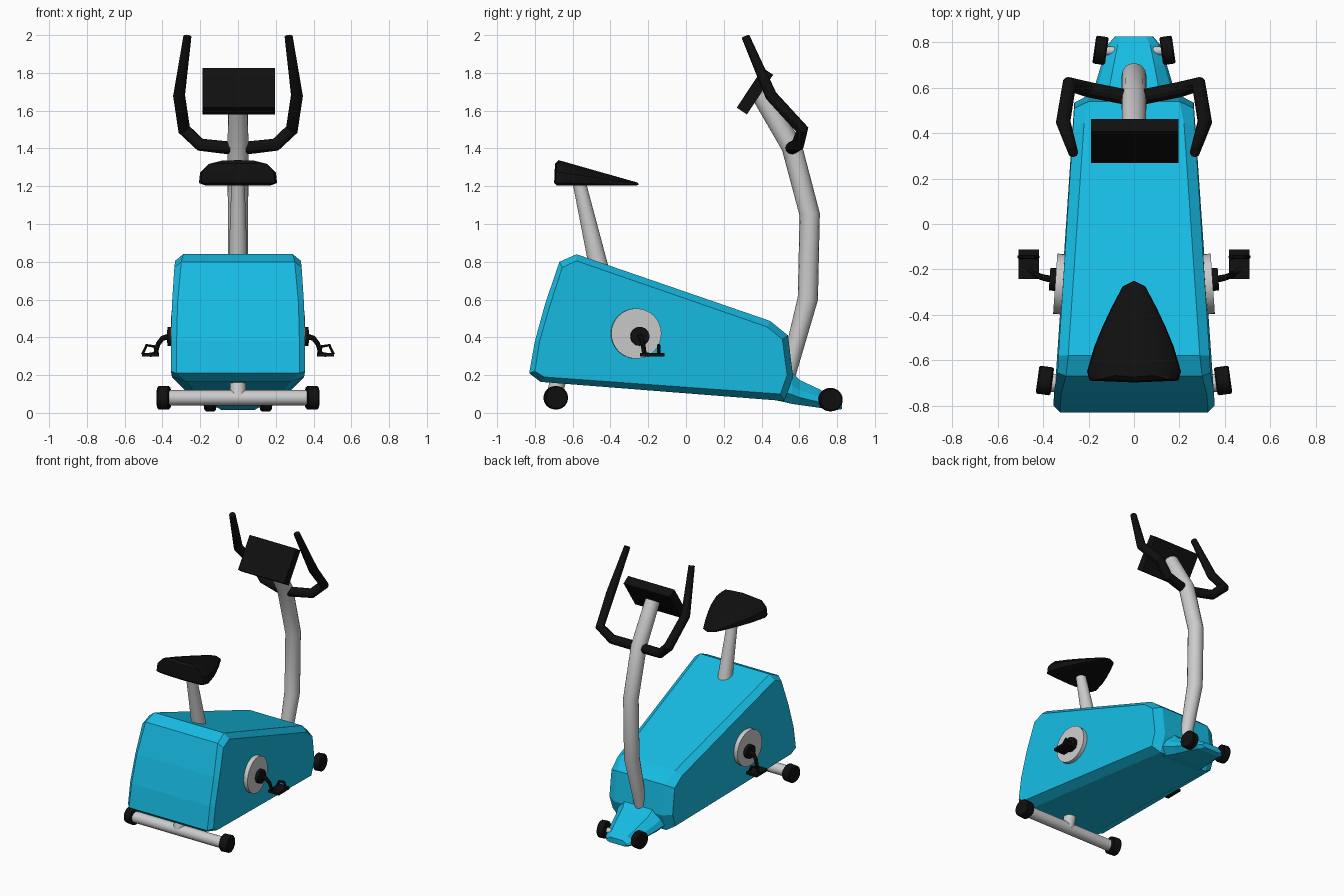
import bpy, bmesh, math
from mathutils import Vector, Matrix

if "Cube" in bpy.data.objects:
    bpy.data.objects.remove(bpy.data.objects["Cube"])


def material(name, rgb):
    m = bpy.data.materials.new(name)
    m.diffuse_color = (*rgb, 1)
    m.use_nodes = True
    m.node_tree.nodes["Principled BSDF"].inputs["Base Color"].default_value = m.diffuse_color
    return m


BLUE = material("blue_shell", (0.008, 0.50, 0.77))
BLACK = material("black_rubber", (0.005, 0.005, 0.005))


def finish(ob, mat=None, smooth=None):
    if mat:
        ob.data.materials.clear()
        ob.data.materials.append(mat)
    if smooth:
        bpy.ops.object.select_all(action='DESELECT')
        ob.select_set(True)
        bpy.context.view_layer.objects.active = ob
        bpy.ops.object.shade_smooth_by_angle(angle=math.radians(smooth))
    return ob


def from_bmesh(name, bm, mat=None, smooth=None):
    bmesh.ops.recalc_face_normals(bm, faces=bm.faces)
    me = bpy.data.meshes.new(name)
    bm.to_mesh(me)
    bm.free()
    ob = bpy.data.objects.new(name, me)
    bpy.context.collection.objects.link(ob)
    return finish(ob, mat, smooth)


def loft(name, rings, mat=None, smooth=None):
    """Skin equal-length closed rings and cap both ends."""
    bm = bmesh.new()
    vs = [[bm.verts.new(p) for p in r] for r in rings]
    n = len(vs[0])
    for a, b in zip(vs, vs[1:]):
        for i in range(n):
            j = (i + 1) % n
            bm.faces.new((a[i], a[j], b[j], b[i]))
    bm.faces.new(vs[0])
    bm.faces.new(vs[-1])
    return from_bmesh(name, bm, mat, smooth)


def rod(name, p1, p2, r1, r2=None, mat=None, seg=24, bevel=0):
    """Cylinder or cone between two points."""
    p1, p2 = Vector(p1), Vector(p2)
    d = p2 - p1
    bm = bmesh.new()
    mtx = Matrix.Translation((p1 + p2) / 2) @ d.to_track_quat('Z', 'Y').to_matrix().to_4x4()
    bmesh.ops.create_cone(bm, cap_ends=True, segments=seg, radius1=r1,
                          radius2=r1 if r2 is None else r2, depth=d.length, matrix=mtx)
    if bevel:
        rims = [e for e in bm.edges if any(len(f.verts) > 4 for f in e.link_faces)]
        bmesh.ops.bevel(bm, geom=rims, offset=bevel, segments=1, affect='EDGES')
    return from_bmesh(name, bm, mat, 35)


def tube(name, pts, mat=None, res=4):
    """Bent tube through (x, y, z, radius) points."""
    cu = bpy.data.curves.new(name, 'CURVE')
    cu.dimensions = '3D'
    cu.bevel_depth = 1
    cu.bevel_resolution = res
    cu.use_fill_caps = True
    sp = cu.splines.new('POLY')
    sp.points.add(len(pts) - 1)
    for q, (x, y, z, r) in zip(sp.points, pts):
        q.co = (x, y, z, 1)
        q.radius = r
    ob = bpy.data.objects.new(name, cu)
    bpy.context.collection.objects.link(ob)
    bpy.ops.object.select_all(action='DESELECT')
    ob.select_set(True)
    bpy.context.view_layer.objects.active = ob
    bpy.ops.object.convert(target='MESH')
    return finish(bpy.context.view_layer.objects.active, mat, 25)


def box(name, centre, size, rot_x=0, mat=None):
    bm = bmesh.new()
    bmesh.ops.create_cube(bm, size=1, matrix=Matrix.Translation(centre)
                          @ Matrix.Rotation(rot_x, 4, 'X') @ Matrix.Diagonal((*size, 1)))
    return from_bmesh(name, bm, mat)


# Main housing: inner profile and inset side profile as (y, z, half width)
inner = [(-.83, .21, .325), (-.80, .38, .325), (-.745, .58, .32), (-.67, .80, .30),
         (-.58, .84, .29), (.445, .487, .22), (.54, .41, .20), (.567, .19, .20),
         (.52, .063, .20), (-.77, .164, .27)]
outer = [(-.80, .22, .355), (-.775, .38, .354), (-.72, .57, .35), (-.655, .77, .337),
         (-.58, .805, .333), (.43, .455, .268), (.51, .39, .263), (.535, .20, .263),
         (.50, .10, .26), (-.75, .19, .35)]
loft("housing", [[(s * x, y, z) for y, z, x in prof]
                 for prof, s in ((outer, -1), (inner, -1), (inner, 1), (outer, 1))], BLUE)


# Front foot nose: chamfered sections as (y, half width, bottom, top)
def nose_ring(y, w, b, t):
    half = [(w * .75, b), (w, b + (t - b) * .3), (w * .92, b + (t - b) * .6), (w * .62, t)]
    return [(x, y, z) for x, z in half] + [(-x, y, z) for x, z in reversed(half)]


loft("front_foot_nose", [nose_ring(*s) for s in (
    (.48, .21, .066, .24), (.56, .19, .048, .215), (.60, .175, .042, .175),
    (.70, .145, .028, .128), (.79, .115, .014, .082), (.825, .085, .02, .06))], BLUE)

# Rear stabiliser bar and its short post
rod("rear_bar", (-.37, -.70, .08), (.37, -.70, .08), .04)
rod("rear_bar_post", (0, -.70, .08), (0, -.67, .20), .042)

# Front column and seat post
tube("front_column", [(0, .535, .19, .042), (0, .645, .605, .054), (0, .655, 1.05, .054),
                      (0, .56, 1.41, .055), (0, .395, 1.69, .052)], res=6)
rod("seat_post", (0, -.455, .74), (0, -.57, 1.24), .052, .034)

# Display console
box("console", (.004, .365, 1.703), (.385, .065, .252), math.radians(-33.5), BLACK)

# Saddle: outline scaled into stacked rings that rise to the rear
half = [(.05, -.275), (.10, -.37), (.14, -.455), (.175, -.54), (.207, -.65), (.195, -.69)]
outline = [(0, -.25)] + half + [(0, -.698)] + [(-x, y) for x, y in reversed(half)]


def seat_ring(sx, sy, z0, slope):
    return [(x * sx, -.5 + (y + .5) * sy, z0 + (-.25 - y) * slope) for x, y in outline]


loft("seat", [seat_ring(.82, .92, 1.203, 0), seat_ring(1, 1, 1.207, .025),
              seat_ring(.97, .99, 1.215, .14), seat_ring(.78, .97, 1.22, .225),
              seat_ring(.42, .88, 1.226, .25)], BLACK, 30)

# Parts repeated on the left and right
for s, side in ((-1, "left"), (1, "right")):
    tube(side + "_handlebar", [
        (0, .555, 1.40, .034), (s * .05, .562, 1.403, .034), (s * .20, .592, 1.42, .034),
        (s * .285, .615, 1.50, .034), (s * .312, .45, 1.68, .032),
        (s * .268, .315, 1.993, .022)], BLACK)
    # Rear bar end caps and front wheels, toed along the taper
    rod(side + "_rear_cap", (s * .36, -.694, .08), (s * .425, -.685, .08), .062,
        mat=BLACK, bevel=.006)
    rod(side + "_front_wheel", (s * .12, .761, .07), (s * .175, .769, .07), .062,
        mat=BLACK, bevel=.006)
    rod(side + "_wheel_axle", (0, .76, .06), (s * .13, .763, .07), .02, seg=12)
    # Crank disc, hub, crank arm and pedal with toe strap
    rod(side + "_crank_disc", (s * .29, -.267, .42), (s * .347, -.263, .42), .133, seg=32)
    rod(side + "_crank_hub", (s * .33, -.246, .405), (s * .372, -.243, .405), .05, mat=BLACK)
    tube(side + "_crank_arm", [
        (s * .365, -.243, .405, .015), (s * .40, -.236, .395, .014),
        (s * .423, -.228, .365, .013), (s * .438, -.22, .312, .013),
        (s * .465, -.20, .308, .012)], BLACK, 2)
    box(side + "_pedal", (s * .464, -.178, .308), (.09, .13, .018), 0, BLACK)
    tube(side + "_pedal_strap", [
        (s * .424, -.145, .31, .009), (s * .444, -.145, .352, .009),
        (s * .484, -.145, .358, .009), (s * .506, -.145, .31, .009)], BLACK, 1)
